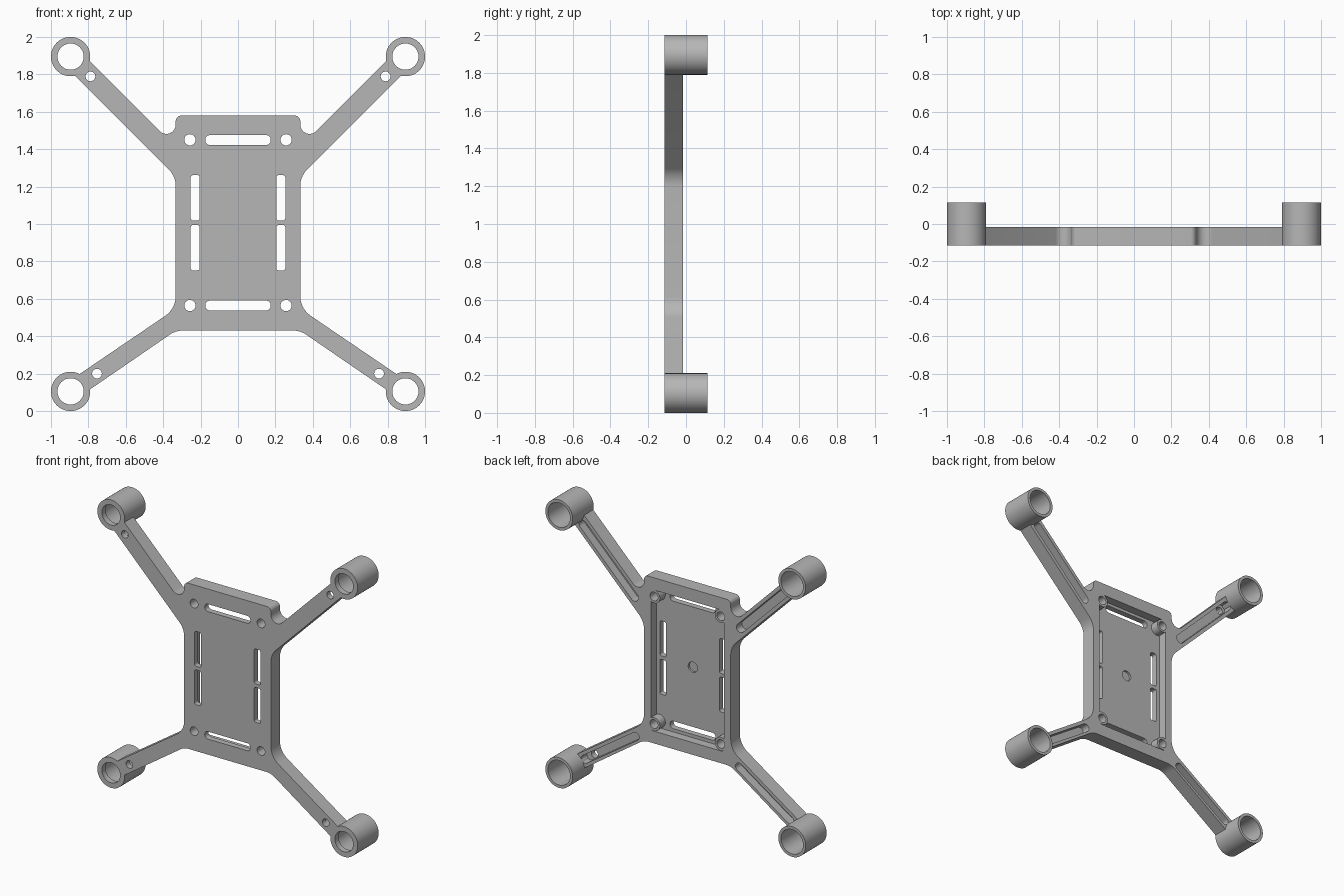
import bpy, bmesh, math
from mathutils import Vector

cube = bpy.data.objects.get("Cube")
if cube:
    bpy.data.objects.remove(cube, do_unlink=True)

gray = bpy.data.materials.new("plain gray")
gray.use_nodes = True
gray.diffuse_color = (0.47, 0.47, 0.47, 1)
gray.node_tree.nodes["Principled BSDF"].inputs["Base Color"].default_value = gray.diffuse_color

FRONT, BACK, FLOOR = -0.115, -0.015, -0.075   # plate faces and pocket floor
W, MID = 0.333, 1.005                         # body half width, centre height
RING_R = 0.105


def rounded(corners, steps=10):
    """Outline with a fillet of radius r at each (x, z, r) corner."""
    out = []
    for i, (x, z, r) in enumerate(corners):
        p = Vector((x, z))
        if r == 0:
            out.append(p)
            continue
        a = (Vector(corners[i - 1][:2]) - p).normalized()
        b = (Vector(corners[(i + 1) % len(corners)][:2]) - p).normalized()
        half = a.angle(b) / 2
        centre = p + (a + b).normalized() * r / math.sin(half)
        start = p + a * r / math.tan(half) - centre
        end = p + b * r / math.tan(half) - centre
        a0 = math.atan2(start.y, start.x)
        turn = math.remainder(math.atan2(end.y, end.x) - a0, math.tau)
        for k in range(steps + 1):
            t = a0 + turn * k / steps
            out.append(centre + r * Vector((math.cos(t), math.sin(t))))
    return out


def box_outline(cx, cz, hw, hh, r):
    return rounded([(cx - hw, cz - hh, r), (cx + hw, cz - hh, r),
                    (cx + hw, cz + hh, r), (cx - hw, cz + hh, r)])


def circle(cx, cz, r, n=48):
    return [Vector((cx + r * math.cos(math.tau * k / n), cz + r * math.sin(math.tau * k / n)))
            for k in range(n)]


def slot(p, q, r, n=12):
    """Stadium outline running from p to q."""
    d = q - p
    a0 = math.atan2(d.y, d.x)
    pts = []
    for c, base in ((q, a0 - math.pi / 2), (p, a0 + math.pi / 2)):
        for k in range(n + 1):
            t = base + math.pi * k / n
            pts.append(c + r * Vector((math.cos(t), math.sin(t))))
    return pts


def finish(name, bm):
    bmesh.ops.recalc_face_normals(bm, faces=bm.faces)
    mesh = bpy.data.meshes.new(name)
    bm.to_mesh(mesh)
    bm.free()
    mesh.materials.append(gray)
    obj = bpy.data.objects.new(name, mesh)
    bpy.context.collection.objects.link(obj)
    return obj


def prism(name, outline, y0, y1):
    bm = bmesh.new()
    face = bm.faces.new([bm.verts.new((p.x, y0, p.y)) for p in outline])
    ext = bmesh.ops.extrude_face_region(bm, geom=[face])
    verts = [g for g in ext["geom"] if isinstance(g, bmesh.types.BMVert)]
    bmesh.ops.translate(bm, verts=verts, vec=(0, y1 - y0, 0))
    return finish(name, bm)


def lathe(name, cx, cz, profile, n=64):
    """Closed (radius, y) profile spun around a front-to-back axis."""
    bm = bmesh.new()
    loops = [[bm.verts.new((v.x, y, v.y)) for v in circle(cx, cz, r, n)] for r, y in profile]
    for i, loop in enumerate(loops):
        prev = loops[i - 1]
        for k in range(n):
            m = (k + 1) % n
            bm.faces.new((prev[k], prev[m], loop[m], loop[k]))
    return finish(name, bm)


def smooth(obj):
    bpy.ops.object.select_all(action='DESELECT')
    obj.select_set(True)
    bpy.context.view_layer.objects.active = obj
    bpy.ops.object.shade_smooth_by_angle(angle=math.radians(30))


# Arms: ring centre, direction to the body, half width, groove end, body corners
upper, lower = Vector((0.895, 1.895)), Vector((0.895, 0.105))
upper_dir, lower_dir = Vector((-1, -1)).normalized(), Vector((-0.83, 0.56)).normalized()
arms = [(upper, upper_dir, 0.055, 0.69, 0.15), (lower, lower_dir, 0.05, 0.6, 0.17)]


def arm_end(arm):
    c, d, h = arm[:3]
    n = Vector((abs(d.y), abs(d.x))) * h
    n.x *= -1 if d.y < 0 else 1
    return [(c.x + n.x, c.y + n.y, 0), (c.x - n.x, c.y - n.y, 0)]


# Frame plate outline, right half then mirrored
side = ([(W, 1.58, 0.03), (W, 1.411, 0.05)] + arm_end(arms[0])
        + [(W, 1.255, 0.13), (W, 0.547, 0.13)] + arm_end(arms[1]) + [(W, 0.43, 0.12)])
outline = rounded(side + [(-x, z, r) for x, z, r in reversed(side)])
plate = prism("frame_plate", outline, FRONT, BACK)

# Cutters for the back pocket, the dimple and the strap slots
THRU = (FRONT - 0.1, BACK + 0.1)
cutters = [prism("cut", box_outline(0, MID, 0.28, 0.49, 0.02), FLOOR, THRU[1]),
           prism("cut", circle(0, MID, 0.036), FLOOR - 0.015, FLOOR + 0.02)]
for z in (1.449, 0.564):
    cutters.append(prism("cut", box_outline(0, z, 0.175, 0.026, 0.024), *THRU))

bosses = []
for s in (-1, 1):
    # Side strap slots, split by a narrow bridge
    for z in (1.14, 0.873):
        cutters.append(prism("cut", box_outline(s * 0.229, z, 0.024, 0.121, 0.012), *THRU))
    # Corner screw bosses
    for z in (1.45, 0.564):
        cutters.append(prism("cut", circle(s * 0.257, z, 0.036), *THRU))
        bosses.append(lathe("screw_boss", s * 0.257, z,
                            [(0.03, FRONT), (0.046, FRONT), (0.046, BACK), (0.03, BACK)], 32))
    # Arm grooves, wire holes and motor seats
    for c, d, h, end, hole in arms:
        flip = Vector((s, 1))
        p, q, w = c + d * 0.13, c + d * end, c + d * hole
        cutters.append(prism("cut", slot(p * flip, q * flip, h * 0.55), FLOOR, THRU[1]))
        cutters.append(prism("cut", circle(s * w.x, w.y, 0.026, 24), *THRU))
        cutters.append(prism("cut", circle(s * c.x, c.y, 0.095), *THRU))
        cup = lathe("motor_cup", s * c.x, c.y,
                    [(0.07, FRONT), (RING_R, FRONT), (RING_R, -FRONT),
                     (0.085, -FRONT), (0.085, FLOOR), (0.07, FLOOR)])
        smooth(cup)

# Cut the plate and drop the cutters
for c in cutters:
    c.hide_render = True
    mod = plate.modifiers.new("cut", 'BOOLEAN')
    mod.operation, mod.solver, mod.object = 'DIFFERENCE', 'EXACT', c
bpy.context.view_layer.update()
plate.data = bpy.data.meshes.new_from_object(
    plate.evaluated_get(bpy.context.evaluated_depsgraph_get()))
plate.modifiers.clear()
for c in cutters:
    bpy.data.objects.remove(c, do_unlink=True)

for obj in [plate] + bosses:
    smooth(obj)
